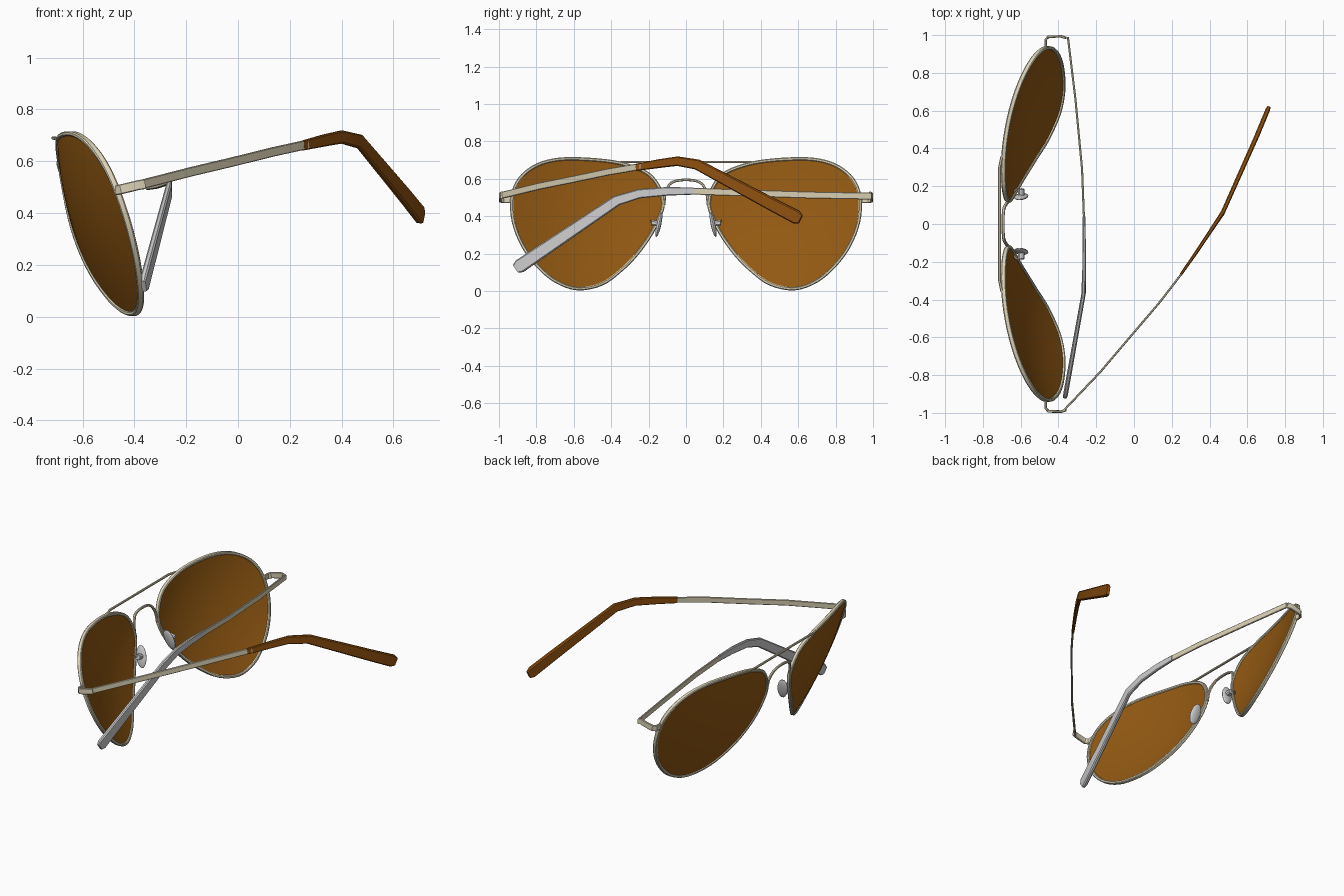
import bpy, bmesh, math
from mathutils import Vector

cube = bpy.data.objects.get("Cube")
if cube:
    bpy.data.objects.remove(cube)


def material(name, rgb):
    m = bpy.data.materials.new(name)
    m.use_nodes = True
    m.diffuse_color = (*rgb, 1)
    m.node_tree.nodes["Principled BSDF"].inputs["Base Color"].default_value = (*rgb, 1)
    return m


gold = material("pale gold", (0.72, 0.65, 0.47))
amber = material("amber brown lens", (0.29, 0.10, 0.006))
brown = material("brown tip", (0.29, 0.085, 0.005))
silver = material("silver grey", (0.62, 0.62, 0.63))


def finish(name, bm, mat):
    bmesh.ops.recalc_face_normals(bm, faces=bm.faces)
    mesh = bpy.data.meshes.new(name)
    bm.to_mesh(mesh)
    bm.free()
    ob = bpy.data.objects.new(name, mesh)
    mesh.materials.append(mat)
    bpy.context.collection.objects.link(ob)
    bpy.ops.object.select_all(action='DESELECT')
    ob.select_set(True)
    bpy.context.view_layer.objects.active = ob
    bpy.ops.object.shade_smooth_by_angle(angle=math.radians(35))
    return ob


def spline(pts, steps, closed=False):
    """Catmull-Rom curve through the points."""
    pts = [Vector(p) for p in pts]
    n = len(pts)
    pick = (lambda i: pts[i % n]) if closed else (lambda i: pts[max(0, min(n - 1, i))])
    out = []
    for i in range(n if closed else n - 1):
        a, b, c, d = (pick(i + k) for k in (-1, 0, 1, 2))
        for s in range(steps):
            t = s / steps
            out.append(0.5 * (2 * b + (c - a) * t + (2 * a - 5 * b + 4 * c - d) * t * t
                              + (3 * b - a - 3 * c + d) * t ** 3))
    return out if closed else out + [pts[-1]]


def sweep(name, path, sizes, mat, ref, closed=False):
    """Chamfered ribbon along a path; sizes hold (thickness, height) for each point."""
    path = [Vector(p) for p in path]
    n = len(path)
    if isinstance(sizes, tuple):
        sizes = [sizes] * n
    bm = bmesh.new()
    rings = []
    for i, p in enumerate(path):
        if closed:
            tan = path[(i + 1) % n] - path[i - 1]
        else:
            tan = path[min(i + 1, n - 1)] - path[max(i - 1, 0)]
        tan.normalize()
        side = tan.cross(Vector(ref)).normalized()
        up = side.cross(tan)
        w, h = sizes[i][0] / 2, sizes[i][1] / 2
        c = 0.5 * min(w, h)
        corners = [(w, h - c), (w - c, h), (c - w, h), (-w, h - c),
                   (-w, c - h), (c - w, -h), (w - c, -h), (w, c - h)]
        rings.append([bm.verts.new(p + side * a + up * b) for a, b in corners])
    for i in range(n if closed else n - 1):
        r, q = rings[i], rings[(i + 1) % n]
        for k in range(8):
            bm.faces.new((r[k], r[(k + 1) % 8], q[(k + 1) % 8], q[k]))
    if not closed:
        bm.faces.new(rings[0])
        bm.faces.new(rings[-1])
    return finish(name, bm, mat)


# Teardrop outline (y, z) and the curved, tilted surface it lies on
OUTLINE = [(.12, .43), (.117, .50), (.145, .575), (.20, .635), (.30, .677), (.42, .702),
           (.60, .714), (.72, .705), (.82, .67), (.90, .60), (.938, .50), (.93, .37),
           (.88, .24), (.80, .13), (.70, .046), (.58, .005), (.45, .03), (.35, .10),
           (.26, .19), (.175, .31)]
CY, CZ = 0.55, 0.36
X, Z = (1, 0, 0), (0, 0, 1)


def surface(y, z):
    u, v = y - CY, z - CZ
    return -0.585 + 0.29 * u - 0.36 * v + 0.39 * (u * u + v * v) - 0.2 * u * v


def scaled(p, s, side, shift=0):
    y, z = CY + (p.x - CY) * s, CZ + (p.y - CZ) * s
    return Vector((surface(y, z) + shift, y * side, z))


outline = spline([(y, z, 0) for y, z in OUTLINE], 4, True)


def build_lens(name, side):
    bm = bmesh.new()
    skins = []
    for shift in (-0.006, 0.006):
        mid = bm.verts.new((surface(CY, CZ) + shift, CY * side, CZ))
        rings = [[bm.verts.new(scaled(p, k / 8 * 0.975, side, shift)) for p in outline]
                 for k in range(1, 9)]
        n = len(outline)
        for j in range(n):
            bm.faces.new((mid, rings[0][j], rings[0][(j + 1) % n]))
            for r, q in zip(rings, rings[1:]):
                bm.faces.new((r[j], r[(j + 1) % n], q[(j + 1) % n], q[j]))
        skins.append(rings[-1])
    a, b = skins
    for j in range(n):
        bm.faces.new((a[j], a[(j + 1) % n], b[(j + 1) % n], b[j]))
    finish(name, bm, amber)


def build_pad(name, side):
    bm = bmesh.new()
    bmesh.ops.create_uvsphere(bm, u_segments=20, v_segments=10, radius=1)
    for v in bm.verts:
        x, y, z = v.co
        v.co = (-0.597 + 0.036 * x - 0.012 * z, side * (0.145 + 0.013 * y - 0.014 * z),
                0.355 + 0.066 * z)
    finish(name, bm, silver)


# Parts repeated on both sides
for label, side in (("near", -1), ("far", 1)):
    build_lens(label + "_lens", side)
    sweep(label + "_rim", [scaled(p, 0.98, side) for p in outline], (0.018, 0.026),
          gold, X, True)
    build_pad(label + "_nose_pad", side)
    sweep(label + "_pad_post", [(-.597, side * .15, .36), (-.597, side * .185, .365)],
          (0.035, 0.03), silver, Z)
    sweep(label + "_pad_wire", spline([(-.645, side * .158, .36), (-.62, side * .185, .375),
          (-.597, side * .18, .365)], 5), (0.01, 0.01), gold, Z)
    sweep(label + "_end_piece", [(-.468, side * .935, .488), (-.468, side * .975, .488),
          (-.452, side * .992, .492), (-.385, side * .993, .508), (-.36, side * .985, .512)],
          (0.013, 0.038), gold, Z)

# Bars joining the rims
sweep("brow_bar", [(-.70, -.36, .687), (-.712, -.30, .69), (-.712, .30, .69), (-.70, .36, .687)],
      (0.012, 0.014), gold, X)
sweep("bridge", spline([(-.665, -.117, .46), (-.675, -.108, .53), (-.69, -.075, .58),
      (-.693, 0, .594), (-.69, .075, .58), (-.675, .108, .53), (-.665, .117, .46)], 6),
      (0.014, 0.016), gold, X)

TIP_SIZES = [(.014, .038), (.018, .046), (.02, .05), (.022, .056), (.025, .07),
             (.025, .074), (.018, .05)]

# Open temple
sweep("open_temple", [(-.375, -.99, .51), (-.18, -.785, .56), (-.02, -.597, .598),
      (.138, -.412, .637), (.27, -.24, .666)], (0.011, 0.036), gold, Z)
sweep("open_temple_tip", [(.25, -.265, .661), (.33, -.15, .68), (.40, -.045, .694),
      (.47, .06, .676), (.65, .465, .46), (.702, .59, .395), (.711, .612, .383)],
      TIP_SIZES, brown, Z)

# Folded temple
sweep("folded_temple", [(-.35, .99, .507), (-.31, .66, .513), (-.275, .29, .525),
      (-.265, .03, .534)], (0.011, 0.036), gold, Z)
sweep("folded_temple_tip", [(-.265, .04, .534), (-.264, -.10, .533), (-.264, -.25, .52),
      (-.267, -.37, .483), (-.344, -.80, .193), (-.36, -.89, .132), (-.364, -.91, .118)],
      TIP_SIZES, silver, Z)
